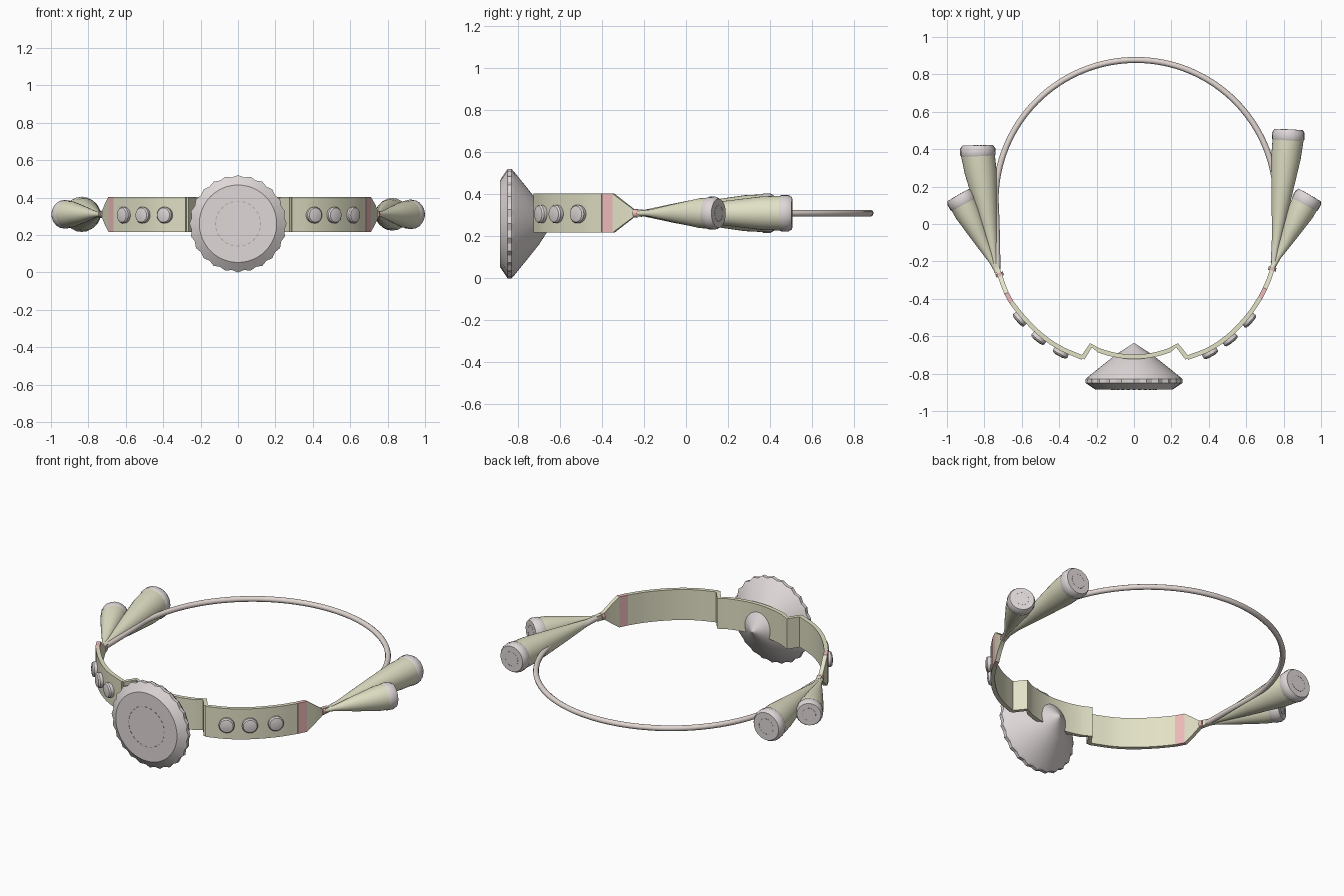
import bpy, bmesh, math
from mathutils import Vector, Matrix

if "Cube" in bpy.data.objects:
    bpy.data.objects.remove(bpy.data.objects["Cube"])

def material(name, col):
    m = bpy.data.materials.new(name)
    m.diffuse_color = (*col, 1)
    m.use_nodes = True
    m.node_tree.nodes["Principled BSDF"].inputs["Base Color"].default_value = m.diffuse_color
    return m

CLOTH = material("cloth", (0.76, 0.75, 0.56))
STRIPE = material("stripe", (0.86, 0.50, 0.50))
METAL = material("metal", (0.74, 0.68, 0.68))
CORD = material("cord", (0.76, 0.68, 0.64))
DARK = material("stitch", (0.45, 0.41, 0.41))
ZC = 0.31

def finish(bm, name, mat, angle):
    bmesh.ops.recalc_face_normals(bm, faces=bm.faces)
    me = bpy.data.meshes.new(name)
    bm.to_mesh(me)
    bm.free()
    ob = bpy.data.objects.new(name, me)
    bpy.context.collection.objects.link(ob)
    me.materials.append(mat)
    bpy.ops.object.select_all(action='DESELECT')
    ob.select_set(True)
    bpy.context.view_layer.objects.active = ob
    bpy.ops.object.shade_smooth_by_angle(angle=math.radians(angle))
    return ob

def smooth_path(rows, n=5):
    """Catmull-Rom through the rows"""
    P = [Vector(r) for r in rows]
    P = [2 * P[0] - P[1]] + P + [2 * P[-1] - P[-2]]
    out = []
    for i in range(1, len(P) - 2):
        a, b, c, d = P[i - 1:i + 3]
        for k in range(n):
            t = k / n
            out.append(0.5 * (2 * b + (c - a) * t + (2 * a - 5 * b + 4 * c - d) * t * t
                              + (3 * b - a - 3 * c + d) * t ** 3))
    return out + [P[-2]]

def strip(name, rows, mat, th=0.024):
    """Upright band along rows of (x, y, half height)"""
    bm = bmesh.new()
    rings = []
    for i, r in enumerate(rows):
        d = Vector(rows[min(i + 1, len(rows) - 1)]) - Vector(rows[max(i - 1, 0)])
        n = Vector((-d[1], d[0], 0)).normalized() * th / 2
        c = Vector((r[0], r[1], ZC))
        up = Vector((0, 0, r[2]))
        rings.append([bm.verts.new(v) for v in (c + n + up, c - n + up, c - n - up, c + n - up)])
    for a, b in zip(rings, rings[1:]):
        for k in range(4):
            bm.faces.new((a[k], a[(k + 1) % 4], b[(k + 1) % 4], b[k]))
    bm.faces.new(rings[0])
    bm.faces.new(rings[-1])
    return finish(bm, name, mat, 35)

def frame(origin, axis):
    return Matrix.Translation(origin) @ Vector(axis).to_track_quat('Z', 'Y').to_matrix().to_4x4()

def lathe(name, origin, axis, profile, seg, mat, angle=35):
    """Turned solid; profile rows are (along axis, radius, scallop depth)"""
    bm = bmesh.new()
    rings = []
    for t, r, s in profile:
        ring = []
        for k in range(seg):
            a = 2 * math.pi * k / seg
            rr = r * (1 - s * (k % 2))
            ring.append(bm.verts.new((rr * math.cos(a), rr * math.sin(a), t)))
        rings.append(ring)
    for a, b in zip(rings, rings[1:]):
        for k in range(seg):
            j = (k + 1) % seg
            bm.faces.new((a[k], a[j], b[j], b[k]))
    bm.faces.new(rings[0])
    bm.faces.new(rings[-1])
    bm.transform(frame(origin, axis))
    return finish(bm, name, mat, angle)

def stitches(name, origin, axis, r, count):
    """Ring of thin dashes on a flat face"""
    bm = bmesh.new()
    for k in range(count):
        m = (Matrix.Rotation(2 * math.pi * k / count, 4, 'Z') @ Matrix.Translation((r, 0, 0))
             @ Matrix.Diagonal((r * 0.04, r * 3.4 / count, 0.003, 1)))
        bmesh.ops.create_cube(bm, size=1, matrix=m)
    bm.transform(frame(origin, axis))
    return finish(bm, name, DARK, 30)

# belt: side panels, stripes, pinched ends
H = 0.093
sides = {
    "right": ([(0.285, -0.715, H), (0.40, -0.67, H), (0.51, -0.595, H), (0.61, -0.49, H), (0.675, -0.395, H)],
              (0.70, -0.345, H), [(0.72, -0.30, 0.058), (0.737, -0.25, 0.02), (0.747, -0.20, 0.016)]),
    "left": ([(-0.275, -0.715, H), (-0.40, -0.66, H), (-0.50, -0.59, H), (-0.59, -0.50, H), (-0.655, -0.42, H)],
             (-0.682, -0.37, H), [(-0.70, -0.325, 0.058), (-0.715, -0.28, 0.02), (-0.732, -0.23, 0.016)]),
}
for side, (panel, mid, tip) in sides.items():
    strip(side + "_belt_panel", smooth_path(panel), CLOTH)
    strip(side + "_belt_stripe", [panel[-1], mid], STRIPE)
    strip(side + "_belt_end", [mid] + tip, CLOTH)
    # small band round the pinch
    a, b = Vector(tip[1][:2] + (ZC,)), Vector(tip[2][:2] + (ZC,))
    lathe(side + "_tie", a, b - a, [(0, 0.021, 0), (0.02, 0.021, 0)], 12, STRIPE)

# belt: centre panel with folded ends
arc = [(0.19 * k / 8, -0.71 + 0.035 * (k / 8) ** 2, H) for k in range(-8, 9)]
strip("belt_front_panel", [(-0.275, -0.718, H), (-0.23, -0.648, H)] + arc
      + [(0.23, -0.648, H), (0.285, -0.718, H)], CLOTH)

# large scalloped medallion, cone-backed
lathe("front_medallion", (0, 0, 0.26), (0, -1, 0),
      [(0.637, 0.002, 0), (0.70, 0.10, 0), (0.815, 0.243, 0.0), (0.83, 0.26, 0.04),
       (0.85, 0.26, 0.04), (0.885, 0.207, 0)], 48, METAL, 20)
stitches("medallion_stitches", (0, -0.885, 0.26), (0, -1, 0), 0.12, 24)

# domed studs
for i, (x, y) in enumerate([(0.40, -0.678), (0.505, -0.607), (0.605, -0.505),
                            (-0.385, -0.676), (-0.50, -0.60), (-0.60, -0.499)]):
    n = Vector((x * 0.95, y, 0)).normalized()
    lathe("stud_%d" % (i + 1), Vector((x, y, ZC - 0.004)), n,
          [(0, 0.042, 0), (0.022, 0.044, 0), (0.03, 0.038, 0), (0.034, 0.02, 0)], 24, METAL)

# flared tassels with scalloped caps: name, tip, end, radius
tassels = [("left_long", (-0.735, -0.26), (-0.836, 0.42), (-0.02, 1), 0.092),
           ("left_short", (-0.73, -0.26), (-0.94, 0.155), (-0.5, 0.87), 0.074),
           ("right_long", (0.744, -0.24), (0.826, 0.505), (0.03, 1), 0.085),
           ("right_short", (0.744, -0.23), (0.94, 0.155), (0.5, 0.87), 0.076)]
for name, tip, end, nrm, r in tassels:
    a, b = Vector((*tip, ZC)), Vector((*end, ZC))
    n = Vector((*nrm, 0)).normalized()
    base = b - n * 0.045
    d = base - a
    L = d.length
    lathe(name + "_tassel", a, d, [(0, 0.012, 0), (0.15 * L, r * 0.2, 0), (0.5 * L, r * 0.58, 0),
                                   (0.85 * L, r * 0.93, 0), (L, r * 0.98, 0)], 32, CLOTH)
    lathe(name + "_cap", b, n, [(-0.06, r * 0.96, 0), (-0.05, r * 1.03, 0.025), (-0.018, r * 1.03, 0.025),
                                (0, r * 0.9, 0)], 40, METAL)
    stitches(name + "_cap_stitches", b, n, r * 0.5, 16)

# rear cord
pts = [(0.747, -0.21), (0.752, -0.1), (0.757, 0.02)]
pts += [(0.01 + 0.75 * math.cos(math.pi * k / 64), 0.127 + 0.75 * math.sin(math.pi * k / 64)) for k in range(65)]
pts += [(-0.735, 0.02), (-0.732, -0.1), (-0.73, -0.24)]
cu = bpy.data.curves.new("rear_cord", 'CURVE')
cu.dimensions = '3D'
cu.bevel_depth = 0.016
cu.bevel_resolution = 3
cu.use_fill_caps = True
sp = cu.splines.new('POLY')
sp.points.add(len(pts) - 1)
for p, (x, y) in zip(sp.points, pts):
    p.co = (x, y, ZC, 1)
cu.materials.append(CORD)
cord = bpy.data.objects.new("rear_cord", cu)
bpy.context.collection.objects.link(cord)
